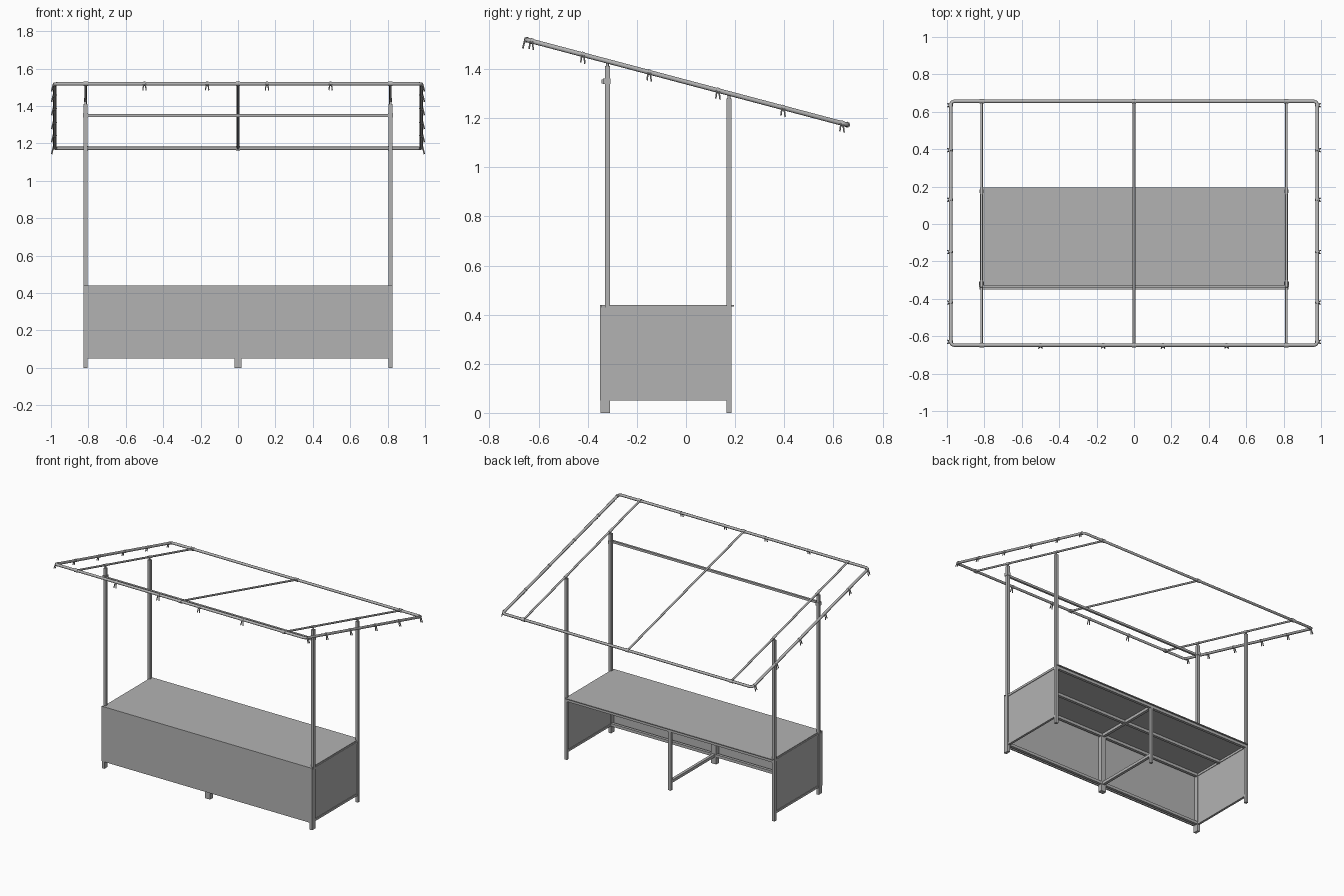
import bpy
from math import radians
from mathutils import Vector

cube = bpy.data.objects.get("Cube")
if cube:
    bpy.data.objects.remove(cube)

steel = bpy.data.materials.new("light_grey")
steel.use_nodes = True
GREY = (0.45, 0.45, 0.45, 1)
steel.diffuse_color = GREY
steel.node_tree.nodes["Principled BSDF"].inputs["Base Color"].default_value = GREY


def box(name, lo, hi):
    """Axis-aligned box between two corners."""
    lo, hi = Vector(lo), Vector(hi)
    bpy.ops.mesh.primitive_cube_add(size=1, location=(lo + hi) / 2)
    ob = bpy.context.object
    ob.name = name
    ob.scale = hi - lo
    bpy.ops.object.transform_apply(location=False, rotation=False, scale=True)
    ob.data.materials.append(steel)
    return ob


def tube(name, points, radius, closed=False, sides=2):
    """Round tube along a path, turned into a mesh."""
    cu = bpy.data.curves.new(name, "CURVE")
    cu.dimensions = "3D"
    cu.bevel_depth = radius
    cu.bevel_resolution = sides
    cu.use_fill_caps = True
    sp = cu.splines.new("POLY")
    sp.points.add(len(points) - 1)
    for p, co in zip(sp.points, points):
        p.co = (*co, 1)
    sp.use_cyclic_u = closed
    ob = bpy.data.objects.new(name, cu)
    bpy.context.collection.objects.link(ob)
    bpy.ops.object.select_all(action="DESELECT")
    ob.select_set(True)
    bpy.context.view_layer.objects.active = ob
    bpy.ops.object.convert(target="MESH")
    ob = bpy.context.object
    ob.data.materials.append(steel)
    bpy.ops.object.shade_smooth_by_angle(angle=radians(50))
    return ob


def roof(x, y, drop=0):
    """Point on the sloping roof plane."""
    return Vector((x, y, 1.347 - 0.265 * y - drop))


T = 0.02                        # post thickness
PX = 0.815                      # post centre line
FY, BY = -0.32, 0.175           # front and back post rows
RX, RF, RB = 0.98, -0.648, 0.656  # roof frame edges
TOP, LOW = 0.44, 0.05           # counter top and panel bottom
h = T / 2

# Posts, feet, end panels and end rails
for side, s in (("left", 1), ("right", -1)):
    x = s * PX
    for row, y in (("front", FY), ("back", BY)):
        end = roof(x, y)
        box(f"{row}_post_{side}", (x - h, y - h, 0), (x + h, y + h, end.z - 0.02))
        tube(f"{row}_post_joint_{side}", [end - Vector((0, 0, 0.03)), end], 0.006)
        d = Vector((0, 0.02, -0.0053))
        tube(f"{row}_post_sleeve_{side}", [end - d, end + d], 0.009)
    box(f"front_foot_{side}", (x - h, -0.348, 0), (x + h, FY - h, TOP - 0.01))
    box(f"end_panel_{side}", (x - 0.004, FY, LOW), (x + 0.004, BY, TOP - 0.005))
    for level, z in (("top", TOP - 0.015), ("bottom", LOW + 0.008)):
        box(f"end_{level}_rail_{side}", (x - 0.008, FY, z - 0.008), (x + 0.008, BY, z + 0.008))

# Counter
box("counter_top", (-PX, -0.345, TOP - 0.006), (PX, 0.195, TOP))
box("front_panel", (-PX - h, -0.35, LOW), (PX + h, -0.342, TOP))
for name, y, z in (("front_top_rail", FY, TOP - 0.016), ("back_top_rail", BY, TOP - 0.016),
                   ("middle_top_rail", -0.09, TOP - 0.016), ("front_bottom_rail", FY, LOW + 0.01)):
    box(name, (-PX, y - h, z - h), (PX, y + h, z + h))

# Centre support frame
box("middle_front_leg", (-T, -0.342, 0), (T, FY + h, TOP - 0.01))
box("middle_back_leg", (-h, BY - h, 0), (h, BY + h, TOP - 0.01))
for level, z in (("top", TOP - 0.016), ("bottom", LOW + 0.01)):
    box(f"middle_{level}_rail", (-h, FY, z - h), (h, BY, z + h))

# Cross bar between the front posts
box("cross_bar", (-PX, -0.343, 1.342), (PX, -0.328, 1.358))
for s in (1, -1):
    box("cross_bar_clamp", (s * PX - 0.013, -0.337, 1.338), (s * PX + 0.013, -0.307, 1.362))

# Roof frame with cut corners, and rafters
c, m = 0.018, 0.005
loop = []
for sx, sy in ((1, 1), (-1, 1), (-1, -1), (1, -1)):
    y = RB if sy > 0 else RF
    corner = [(sx * RX, y - sy * c), (sx * (RX - m), y - sy * m), (sx * (RX - c), y)]
    loop += [roof(*p) for p in (corner if sx * sy > 0 else corner[::-1])]
tube("roof_frame", loop, 0.0095, closed=True)
for name, x in (("left", PX), ("middle", 0), ("right", -PX)):
    tube(f"rafter_{name}", [roof(x, RF), roof(x, RB)], 0.007)
    for y in (RF, RB):
        tube(f"rafter_joint_{name}", [roof(x - 0.012, y), roof(x + 0.012, y)], 0.0125)


def clip(name, p, along, out):
    """Collar on the frame tube with two splayed prongs."""
    tube(name + "_collar", [p - along * 0.006, p + along * 0.006], 0.0115)
    base = p + out * 0.008
    for k in (-1, 1):
        tube(name + "_prong", [base + along * 0.004 * k,
                               base + along * 0.009 * k + out * 0.008 - Vector((0, 0, 0.034))],
             0.0035, sides=1)


# Clips along the ends and the high front edge
slope = Vector((0, 1, -0.265)).normalized()
for s in (1, -1):
    for y in (-0.63, -0.42, -0.15, 0.13, 0.395, 0.635):
        clip("end_clip", roof(s * RX, y), slope, Vector((s, 0, 0)))
for x in (-0.5, -0.165, 0.155, 0.495):
    clip("front_clip", roof(x, RF), Vector((1, 0, 0)), Vector((0, -1, 0)))
